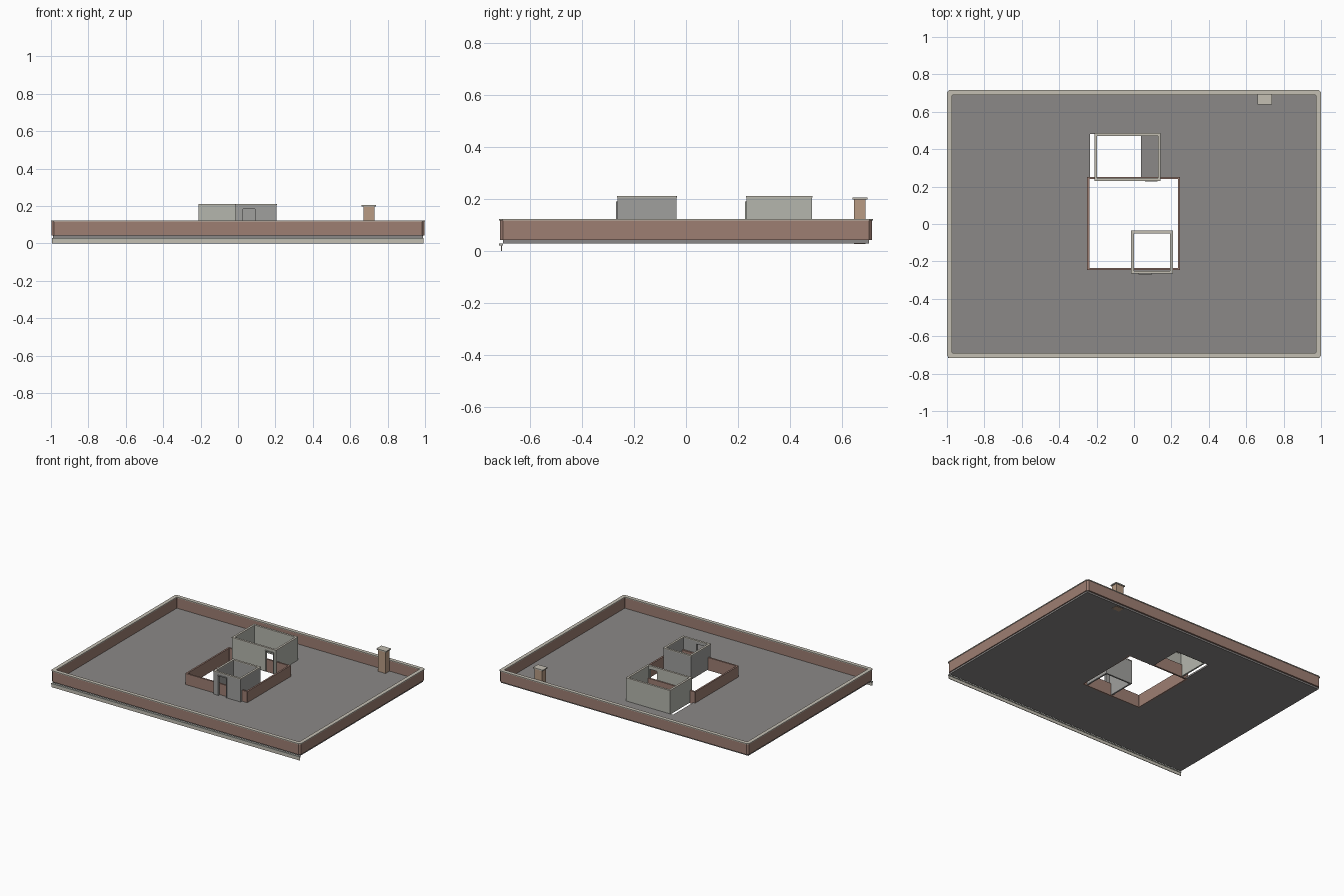
import bpy, bmesh

if "Cube" in bpy.data.objects:
    bpy.data.objects.remove(bpy.data.objects["Cube"])

def material(name, rgb):
    m = bpy.data.materials.new(name)
    m.diffuse_color = (*rgb, 1)
    m.use_nodes = True
    m.node_tree.nodes["Principled BSDF"].inputs["Base Color"].default_value = m.diffuse_color
    return m

BRICK = material("brick", (0.34, 0.21, 0.17))
COPING = material("pale_stone", (0.55, 0.52, 0.45))
ROOF = material("roof_grey", (0.26, 0.25, 0.245))
LIGHT = material("light_panel", (0.46, 0.47, 0.42))
DARK = material("dark_panel", (0.35, 0.35, 0.34))
TAN = material("tan_brick", (0.48, 0.33, 0.23))

def finish(name, bm, mat):
    bmesh.ops.recalc_face_normals(bm, faces=bm.faces)
    me = bpy.data.meshes.new(name)
    bm.to_mesh(me)
    bm.free()
    ob = bpy.data.objects.new(name, me)
    bpy.context.collection.objects.link(ob)
    me.materials.append(mat)
    return ob

def prism(name, pts, vec, mat):
    bm = bmesh.new()
    f = bm.faces.new([bm.verts.new(p) for p in pts])
    r = bmesh.ops.extrude_face_region(bm, geom=[f], use_keep_orig=True)
    bmesh.ops.translate(bm, vec=vec, verts=[v for v in r["geom"] if isinstance(v, bmesh.types.BMVert)])
    return finish(name, bm, mat)

def box(name, x0, x1, y0, y1, z0, z1, mat):
    return prism(name, [(x0, y0, z0), (x1, y0, z0), (x1, y1, z0), (x0, y1, z0)], (0, 0, z1 - z0), mat)

def ring(name, x0, x1, y0, y1, t, z0, z1, c, mat):
    """Rectangular wall ring of thickness t with corners chamfered by c."""
    def loop(i, c, z):
        a, b, d, e = x0 + i, x1 - i, y0 + i, y1 - i
        return [(a + c, d, z), (b - c, d, z), (b, d + c, z), (b, e - c, z),
                (b - c, e, z), (a + c, e, z), (a, e - c, z), (a, d + c, z)]
    bm = bmesh.new()
    loops = [[bm.verts.new(p) for p in loop(i, k, z)]
             for i, k, z in ((0, c, z0), (0, c, z1), (t, c * .3, z1), (t, c * .3, z0))]
    for a, b in zip(loops, loops[1:] + loops[:1]):
        for k in range(8):
            n = (k + 1) % 8
            bm.faces.new((a[k], a[n], b[n], b[k]))
    return finish(name, bm, mat)

def door_outline(x0, x1, d0, d1, y, z0, z1, dz):
    """Wall elevation with a doorway from d0 to d1, dz high."""
    return [(x0, y, z0), (d0, y, z0), (d0, y, dz), (d1, y, dz),
            (d1, y, z0), (x1, y, z0), (x1, y, z1), (x0, y, z1)]

def room(name, x0, x1, y0, y1, d0, d1, mat):
    t, z0, z1, dz = 0.011, 0.036, 0.205, 0.185
    plan = [(x0, y0 + t), (x0, y1), (x1, y1), (x1, y0 + t),
            (x1 - t, y0 + t), (x1 - t, y1 - t), (x0 + t, y1 - t), (x0 + t, y0 + t)]
    prism(name + "_walls", [(x, y, z0) for x, y in plan], (0, 0, z1 - z0), mat)
    prism(name + "_front_wall", door_outline(x0, x1, d0, d1, y0, z0, z1, dz), (0, t, 0), mat)
    prism(name + "_door_frame", door_outline(d0 - .004, d1 + .004, d0, d1, y0 - .006, z0, dz + .005, dz),
          (0, .01, 0), mat)
    ring(name + "_coping", x0 - .002, x1 + .002, y0 - .002, y1 + .002, t + .004, z1, z1 + .006, .001, COPING)

# roof slab with the courtyard and stairwell openings
xs = [-0.99, -0.242, -0.235, 0.038, 0.24, 0.99]
ys = [-0.702, -0.24, 0.245, 0.482, 0.702]
bm = bmesh.new()
V = {}
def vert(i, j):
    if (i, j) not in V:
        V[i, j] = bm.verts.new((xs[i], ys[j], 0.03))
    return V[i, j]
for i in range(5):
    for j in range(4):
        if (j == 1 and 1 <= i <= 3) or (j == 2 and i == 2):
            continue
        bm.faces.new([vert(i, j), vert(i + 1, j), vert(i + 1, j + 1), vert(i, j + 1)])
r = bmesh.ops.extrude_face_region(bm, geom=bm.faces[:], use_keep_orig=True)
bmesh.ops.translate(bm, vec=(0, 0, 0.012), verts=[v for v in r["geom"] if isinstance(v, bmesh.types.BMVert)])
finish("roof_slab", bm, ROOF)

# outer parapet and coping
ring("parapet", -0.997, 0.997, -0.714, 0.714, 0.023, 0.042, 0.117, 0.012, BRICK)
ring("parapet_coping", -1, 1, -0.717, 0.717, 0.027, 0.117, 0.123, 0.012, COPING)

# courtyard parapet
ring("courtyard_wall", -0.25, 0.247, -0.247, 0.252, 0.012, 0.03, 0.122, 0.001, BRICK)

# the two rooftop rooms
room("stair_room", -0.21, 0.14, 0.232, 0.484, 0.062, 0.122, LIGHT)
room("lift_room", -0.013, 0.206, -0.263, -0.037, 0.028, 0.092, DARK)

# chimney
box("chimney", 0.67, 0.73, 0.645, 0.69, 0.028, 0.2, TAN)
box("chimney_cap", 0.66, 0.738, 0.64, 0.696, 0.198, 0.206, COPING)

# front fascia
box("fascia_rail", -0.995, 0.993, -0.717, -0.703, 0.022, 0.03, LIGHT)
box("fascia_board", -0.995, 0.993, -0.711, -0.707, 0.0, 0.022, COPING)
